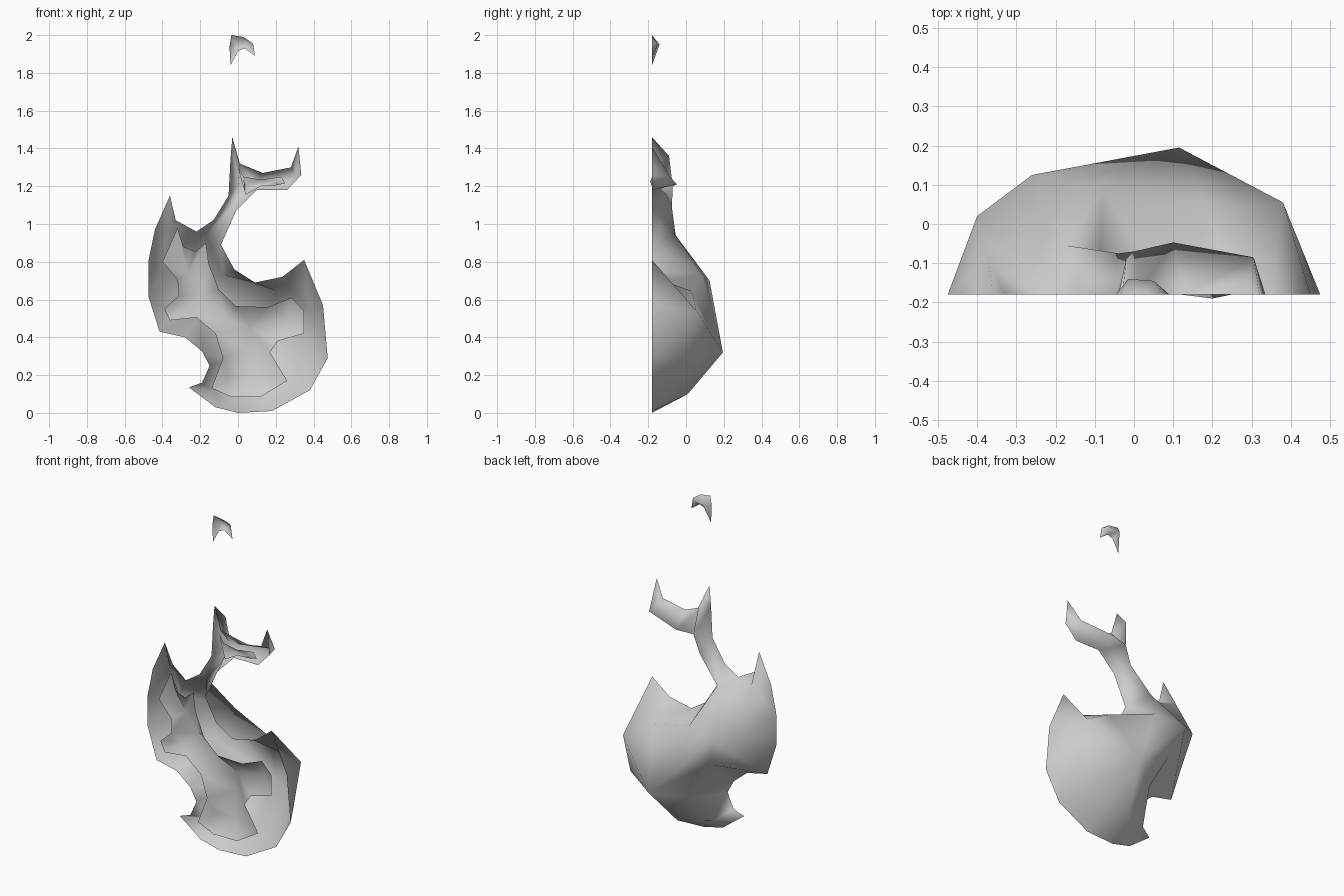
import bpy
import bmesh
from mathutils import Vector
from mathutils.geometry import delaunay_2d_cdt

FRONT = -.18          # plane on which every open rim lies
ROUNDNESS = .2        # how far narrow tips bulge, relative to their width

default_cube = bpy.data.objects.get("Cube")
if default_cube:
    bpy.data.objects.remove(default_cube, do_unlink=True)


def make_material(name, colour):
    material = bpy.data.materials.new(name)
    material.use_nodes = True
    material.diffuse_color = colour
    shader = material.node_tree.nodes["Principled BSDF"]
    shader.inputs["Base Color"].default_value = colour
    shader.inputs["Roughness"].default_value = .8
    return material


grey = make_material("light grey", (.6, .6, .6, 1))


def half_shell(name, rim, ridges):
    """Open half shell: a flat rim (x, z) filled over ridge paths (x, z, depth)."""
    # Collect each point once and keep every ridge as an edge
    depth_at = {point: 0 for point in rim}
    for ridge in ridges:
        for point in ridge:
            if len(point) > 2:
                depth_at[point[:2]] = point[2]
    keys = list(depth_at)
    creases = []
    for ridge in ridges:
        path = [keys.index(point[:2]) for point in ridge]
        creases += zip(path, path[1:])
    points, _, faces, sources, _, _ = delaunay_2d_cdt(
        [Vector(key) for key in keys], creases, [list(range(len(rim)))], 1, .0001)

    bm = bmesh.new()
    verts = []
    for point, source in zip(points, sources):
        depth = depth_at[keys[source[0]]] if source else 0
        verts.append(bm.verts.new((point.x, FRONT + depth, point.y)))
    for face in faces:
        bm.faces.new([verts[index] for index in face])

    # Push the chords that cross narrow tips backwards so they stay hollow
    chords = [edge for edge in bm.edges if not edge.is_boundary
              and all(abs(vert.co.y - FRONT) < .001 for vert in edge.verts)]
    for edge in chords:
        length = edge.calc_length()
        start = edge.verts[0]
        _, middle = bmesh.utils.edge_split(edge, start, .5)
        middle.co.y += ROUNDNESS * length
    bmesh.ops.triangulate(bm, faces=bm.faces[:])

    # Turn every face outwards, to the back
    bm.normal_update()
    for face in bm.faces:
        if face.normal.y < 0:
            face.normal_flip()
        face.smooth = True

    mesh = bpy.data.meshes.new(name)
    bm.to_mesh(mesh)
    bm.free()
    mesh.materials.append(grey)
    shell = bpy.data.objects.new(name, mesh)
    bpy.context.collection.objects.link(shell)
    return shell


# Large outer flame with its thin neck and forked upper tongue
left_tip, right_tip, low_tip = (-.36, 1.15), (.35, .81), (-.26, .135)
fork_left, fork_right, left_corner = (-.03, 1.46), (.32, 1.41), (-.415, .43)
outer_rim = [
    # left tip and notch
    left_tip, (-.33, 1.02), (-.22, .96), (-.13, 1.02),
    # neck and forked tongue
    (-.05, 1.15), (-.04, 1.34), fork_left, (.01, 1.32),
    (.13, 1.27), (.28, 1.3), fork_right, (.335, 1.26),
    (.26, 1.18), (.1, 1.18), (-.01, 1.07), (-.09, .89),
    # hollow and round belly
    (-.02, .76), (.09, .69), (.235, .72), right_tip,
    (.45, .57), (.475, .29), (.38, .12), (.18, .01),
    (0, 0), (-.12, .03), low_tip,
    # lower notch and left side
    (-.19, .16), (-.15, .25), (-.19, .325), (-.28, .4),
    left_corner, (-.475, .62), (-.475, .8), (-.44, .97),
]
belly, shoulder = (.115, .32, .375), (-.26, .7, .305)
flank, hollow, saddle = (.38, .54, .235), (.2, .645, .21), (-.08, .73, .265)
neck, fork = (-.17, .94, .125), (0, 1.2, .11)
side, base = (-.4, .75, .2), (.05, .1, .19)
outer_ridges = [
    # spine from the foot up through the neck into both tongues
    [base, belly, shoulder, neck, (-.04, 1.09, .105), fork,
     (-.02, 1.36, .09), fork_left],
    [fork, (.1, 1.21, .133), (.305, 1.25, .095), fork_right],
    # belly, hollow and saddle below the neck
    [belly, flank, right_tip],
    [belly, hollow, saddle, neck],
    [belly, saddle, shoulder],
    [hollow, flank],
    [belly, (.38, .3, .165)],
    # left side, overhang and lower tip
    [left_corner, shoulder, side, (-.37, .98, .09), left_tip],
    [shoulder, (-.2, .52, .24), (-.06, .28, .24), base],
    [base, (-.13, .11, .1), low_tip],
]
half_shell("outer_flame", outer_rim, outer_ridges)

# Smaller flame nested in the belly
inner_left, inner_right = (-.32, .98), (-.17, .9)
inner_rim = [
    # two upper tips
    inner_left, (-.29, .88), (-.225, .855), inner_right,
    # upper edge and right lobe
    (-.155, .79), (-.1, .65), (-.01, .565), (.155, .56),
    (.285, .61), (.35, .54), (.35, .42), (.21, .38),
    # foot
    (.17, .32), (.26, .17), (.12, .085), (-.035, .085),
    (-.14, .13), (-.08, .29), (-.12, .42),
    # left lobe
    (-.22, .505), (-.36, .49), (-.39, .55), (-.315, .62),
    (-.32, .705), (-.4, .8),
]
crown, heart = (-.27, .73, .07), (.06, .45, .09)
inner_ridges = [
    [inner_left, crown, (-.2, .62, .09), (-.06, .5, .09), heart,
     (.05, .33, .1), (.06, .18, .08)],
    [crown, inner_right],
    [heart, (.26, .5, .06)],
]
half_shell("inner_flame", inner_rim, inner_ridges)

# Little flame nested in the forked tongue
tongue_rim = [
    (0, 1.3), (.03, 1.25), (.12, 1.235), (.23, 1.25),
    (.25, 1.215), (.2, 1.205), (.12, 1.2), (.04, 1.155),
]
half_shell("inner_tongue", tongue_rim, [[(.05, 1.21, .03), (.2, 1.225, -.01)]])

# Loose wisp floating above
wisp_left, wisp_right = (-.04, 1.84), (.09, 1.89)
wisp_rim = [
    (-.045, 1.94), (-.035, 2), (.03, 1.99), (.08, 1.955), wisp_right,
    (.035, 1.93), (0, 1.915), wisp_left,
]
wisp_ridge = [wisp_left, (-.015, 1.95, .04), (.05, 1.955, .035), wisp_right]
half_shell("floating_wisp", wisp_rim, [wisp_ridge])
